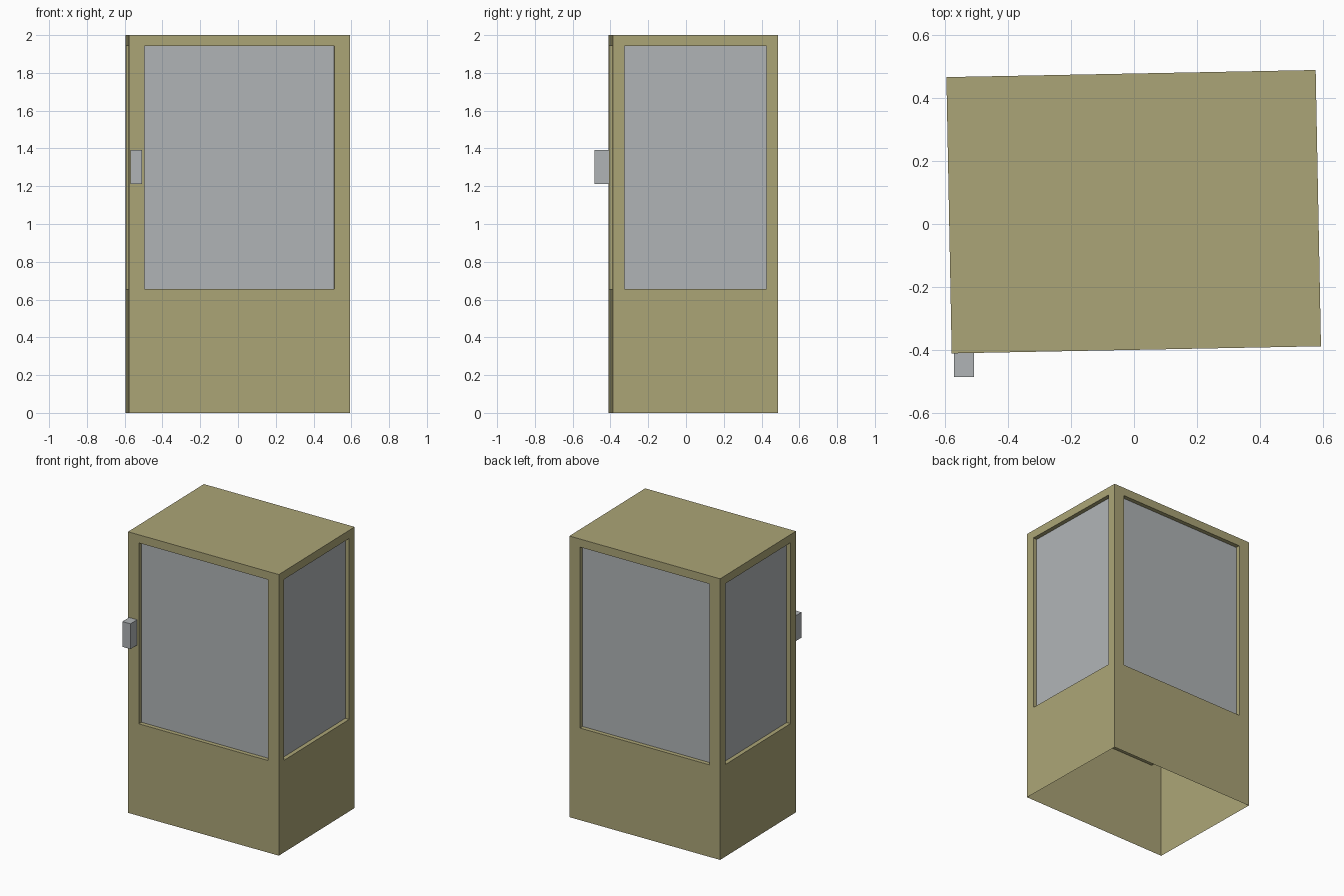
import bpy
import bmesh
import math
from mathutils import Vector

cube = bpy.data.objects.get("Cube")
if cube:
    bpy.data.objects.remove(cube, do_unlink=True)


def make_material(name, rgb):
    mat = bpy.data.materials.new(name)
    mat.use_nodes = True
    colour = (*rgb, 1.0)
    mat.diffuse_color = colour
    bsdf = next(n for n in mat.node_tree.nodes if n.type == 'BSDF_PRINCIPLED')
    bsdf.inputs["Base Color"].default_value = colour
    return mat


def make_object(name, bm, materials):
    mesh = bpy.data.meshes.new(name)
    bm.to_mesh(mesh)
    bm.free()
    for mat in materials:
        mesh.materials.append(mat)
    obj = bpy.data.objects.new(name, mesh)
    bpy.context.collection.objects.link(obj)
    return obj


def box(size, centre):
    bm = bmesh.new()
    bmesh.ops.create_cube(bm, size=1.0)
    bmesh.ops.scale(bm, vec=size, verts=bm.verts)
    bmesh.ops.translate(bm, vec=centre, verts=bm.verts)
    bm.normal_update()
    return bm


olive = make_material("olive paint", (0.41, 0.375, 0.184))
grey = make_material("pale grey glass", (0.435, 0.456, 0.468))

WIDTH, DEPTH, HEIGHT = 1.171, 0.876, 2.0
SILL, LINTEL = 0.655, 1.942
WINDOW_SCALE = 0.858
RECESS = 0.03

# Booth shell: box open underneath, with a recessed window in every wall
bm = box((WIDTH, DEPTH, HEIGHT), (0, 0, HEIGHT / 2))
floor = [f for f in bm.faces if f.normal.z < -0.5]
bmesh.ops.delete(bm, geom=floor, context='FACES_ONLY')
walls = [f for f in bm.faces if abs(f.normal.z) < 0.5]
for wall in walls:
    normal = Vector(wall.normal)
    # Frame outline
    bmesh.ops.inset_individual(bm, faces=[wall], thickness=0.05)
    for v in wall.verts:
        if abs(normal.x) > 0.5:
            v.co.y = math.copysign(DEPTH / 2 * WINDOW_SCALE, v.co.y)
        else:
            v.co.x = math.copysign(WIDTH / 2 * WINDOW_SCALE, v.co.x)
        v.co.z = LINTEL if v.co.z > HEIGHT / 2 else SILL
    # Pane pushed inwards
    outline = [v.co.copy() for v in wall.verts]
    bmesh.ops.inset_individual(bm, faces=[wall], thickness=0.01)
    for v in wall.verts:
        nearest = min(outline, key=lambda p: (p - v.co).length)
        v.co = nearest - normal * RECESS
    wall.material_index = 1
bm.normal_update()
booth = make_object("booth_shell", bm, [olive, grey])
booth.location = (-0.001, 0.039, 0)
booth.rotation_euler.z = math.radians(1.1)

# Door handle on the front
make_object("door_handle", box((0.062, 0.08, 0.18), (-0.539, -0.445, 1.302)), [grey])
